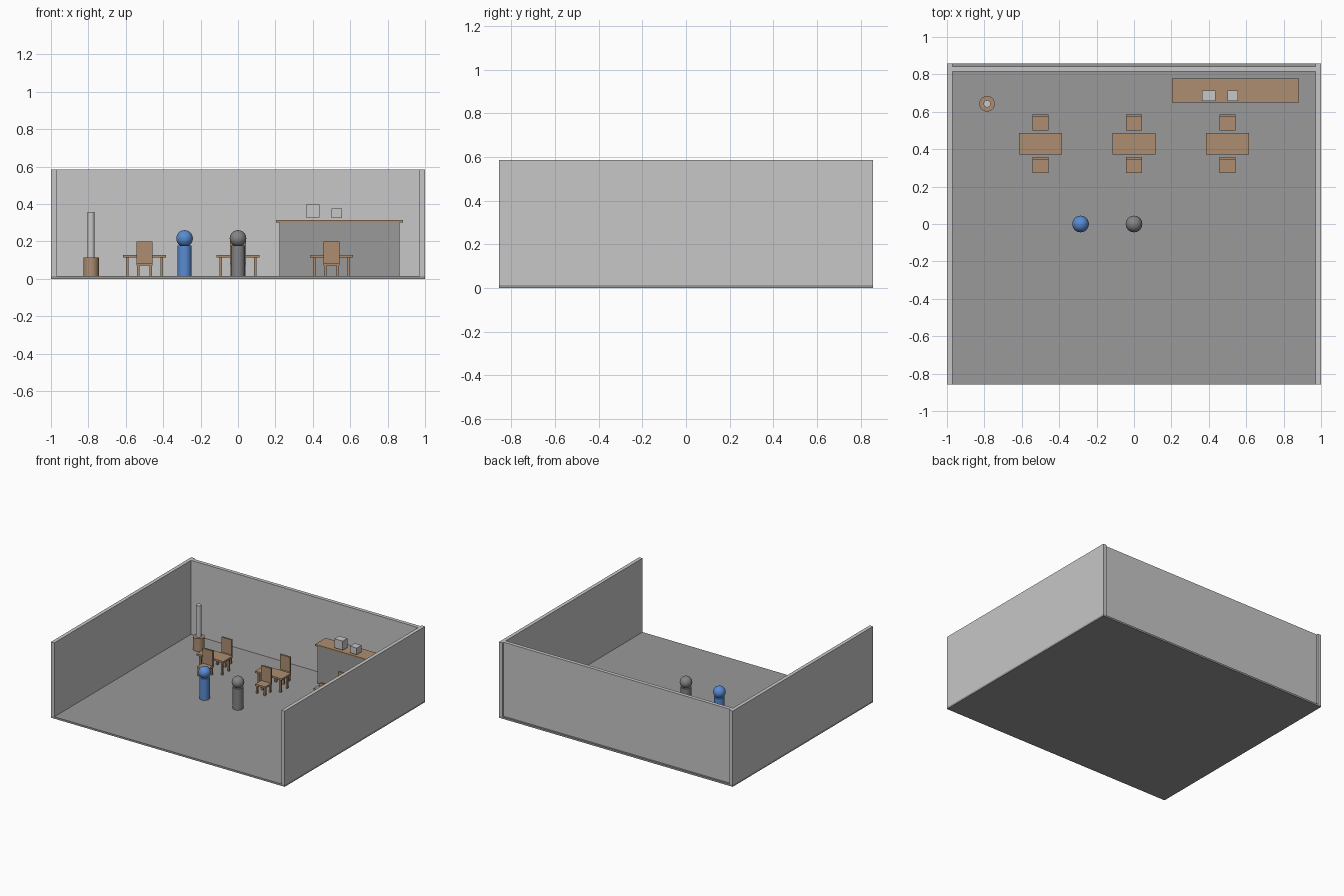
import bpy

if "Cube" in bpy.data.objects:
    bpy.data.objects.remove(bpy.data.objects["Cube"])

U = 1 / 7  # metre-like layout unit


def material(name, rgb):
    m = bpy.data.materials.new(name)
    m.diffuse_color = (*rgb, 1)
    m.use_nodes = True
    m.node_tree.nodes["Principled BSDF"].inputs["Base Color"].default_value = m.diffuse_color
    return m


LIGHT = material("light_grey", (0.57, 0.57, 0.57))
FLOOR = material("floor_grey", (0.32, 0.32, 0.32))
WOOD = material("wood", (0.42, 0.27, 0.165))
BLUE = material("blue", (0.10, 0.26, 0.65))
DARK = material("mid_grey", (0.23, 0.23, 0.23))


def finish(name, mat):
    ob = bpy.context.object
    ob.name = name
    ob.data.materials.append(mat)
    bpy.ops.object.transform_apply(location=False, rotation=False, scale=True)
    return ob


def box(name, x, y, z, mat):
    """Box from (min, max) pairs in layout units."""
    spans = (x, y, z)
    bpy.ops.mesh.primitive_cube_add(size=1, location=[(a + b) / 2 * U for a, b in spans])
    bpy.context.object.scale = [(b - a) * U for a, b in spans]
    return finish(name, mat)


def around(c, size):
    return (c - size / 2, c + size / 2)


def cylinder(name, x, y, r, z0, z1, mat):
    bpy.ops.mesh.primitive_cylinder_add(vertices=32, radius=r * U, depth=(z1 - z0) * U,
                                        location=(x * U, y * U, (z0 + z1) / 2 * U))
    finish(name, mat)
    bpy.ops.object.shade_smooth_by_angle()


def legs(name, x, y, dx, dy, z1):
    for sx in (-1, 1):
        for sy in (-1, 1):
            box(name, around(x + sx * dx, 0.1), around(y + sy * dy, 0.1), (0.1, z1), WOOD)


def table(x, y):
    box("table_top", around(x, 1.6), around(y, 0.8), (0.8, 0.9), WOOD)
    legs("table_leg", x, y, 0.65, 0.28, 0.8)


def chair(x, y):
    box("chair_seat", around(x, 0.6), around(y, 0.6), (0.5, 0.6), WOOD)
    box("chair_back", around(x, 0.6), (y + 0.2, y + 0.3), (0.6, 1.4), WOOD)
    legs("chair_leg", x, y, 0.23, 0.23, 0.5)


def figure(x, y, mat):
    cylinder("figure_body", x, y, 0.26, 0.1, 1.25, mat)
    bpy.ops.mesh.primitive_uv_sphere_add(segments=32, ring_count=16, radius=0.31 * U,
                                         location=(x * U, y * U, 1.51 * U))
    finish("figure_head", mat)
    bpy.ops.object.shade_smooth()


# Room shell, open at the front
box("floor", (-7, 7), (-6, 6), (0, 0.1), FLOOR)
box("back_wall", (-6.8, 6.8), (5.7, 5.9), (0.1, 4.1), LIGHT)
for s in (-1, 1):
    box("side_wall", around(s * 6.9, 0.2), (-6, 6), (0.1, 4.1), LIGHT)

# Serving counter with two small appliances
box("counter_base", around(3.8, 4.5), around(5, 0.8), (0.1, 2.1), FLOOR)
box("counter_top", around(3.8, 4.74), around(5, 0.9), (2.1, 2.2), WOOD)
box("large_appliance", around(2.8, 0.5), around(4.8, 0.4), (2.29, 2.78), LIGHT)
box("small_appliance", around(3.69, 0.4), around(4.8, 0.4), (2.27, 2.63), LIGHT)

# Three tables, each with a chair on both sides
for tx in (-3.5, 0, 3.5):
    table(tx, 3)
    chair(tx, 2.2)
    chair(tx, 3.8)

# Post in a wooden pot
cylinder("pot", -5.5, 4.5, 0.29, 0.1, 0.8, WOOD)
cylinder("post", -5.5, 4.5, 0.135, 0.8, 2.5, LIGHT)

# Standing figures
figure(-2, 0, BLUE)
figure(0, 0, DARK)
